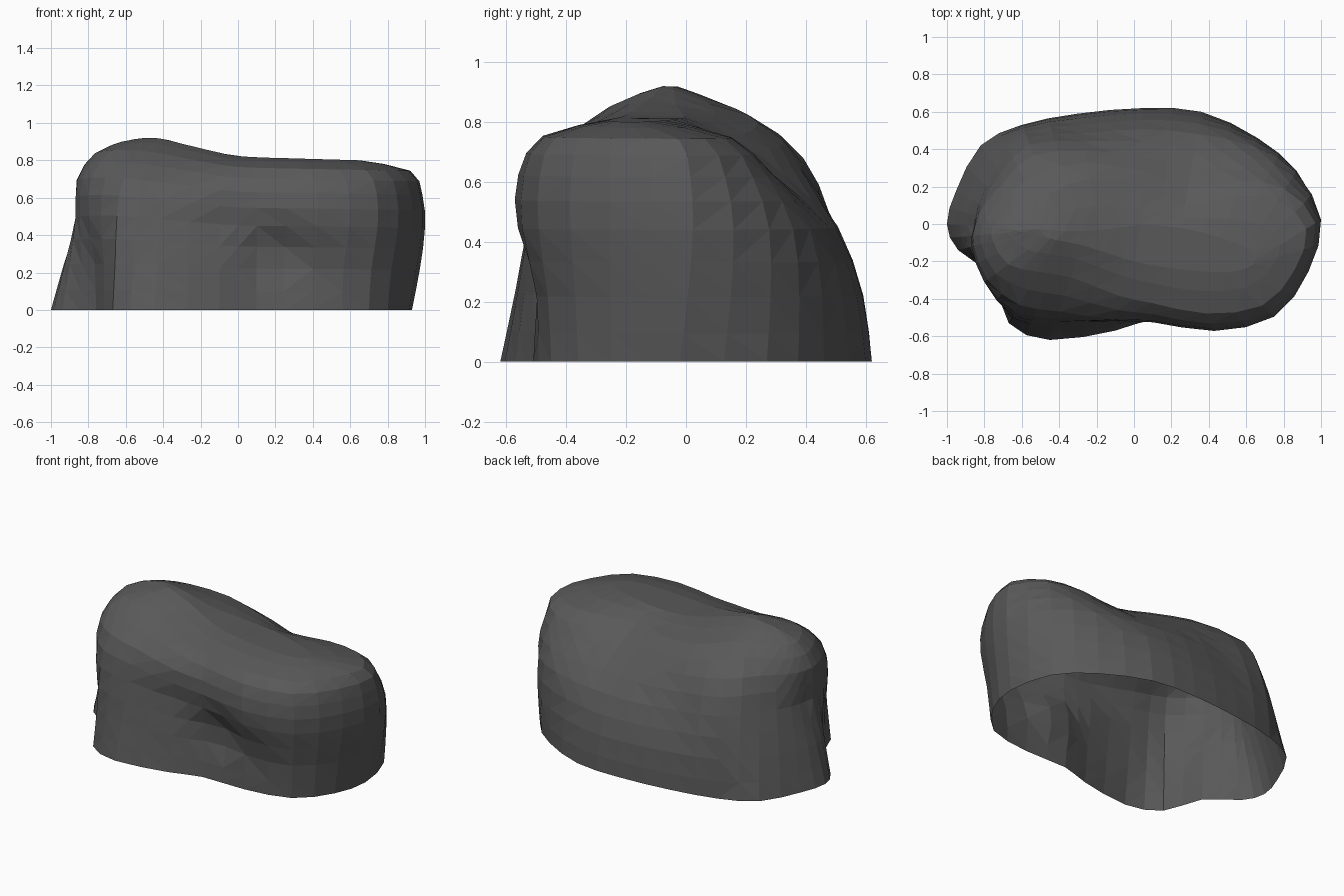
import bpy, bmesh, math
from mathutils import Vector

if "Cube" in bpy.data.objects:
    bpy.data.objects.remove(bpy.data.objects["Cube"])

# Ground outline, counter-clockwise from the right end
BASE = [(.93, -.02), (.86, .27), (.66, .46), (.36, .6), (.05, .62), (-.3, .59), (-.6, .53),
        (-.82, .42), (-.95, .18), (-1, 0), (-.94, -.14), (-.76, -.28), (-.67, -.53),
        (-.45, -.62), (-.1, -.57), (.1, -.51), (.4, -.51), (.7, -.45), (.87, -.25)]
# Ridge heights along x
RIDGE = [(-.62, .90), (-.5, .92), (-.4, .915), (-.3, .89), (-.2, .86), (0, .82), (.3, .81), (.65, .80)]
# Wall profiles: outline station -> inward lean at each level (0 = base, 1 = ridge)
LEVELS = [0, .27, .55, .77, .93, 1]
LEAN = [(0, (0, -.15, -.25, -.2, .03, 1)), (1, (0, -.03, -.02, .12, .36, 1)),
        (3, (0, .05, .19, .5, .8, 1)), (5, (0, .04, .17, .32, .56, 1)),
        (6, (0, .03, .12, .28, .64, 1)), (7, (0, .12, .28, .42, .7, 1)),
        (9, (0, .18, .38, .39, .64, 1)), (10, (0, .11, .2, .23, .52, 1)),
        (11, (0, -.02, -.14, -.08, .3, 1)), (12, (0, .05, .09, .22, .62, 1)),
        (13, (0, .1, .19, .3, .66, 1)), (16, (0, 0, -.22, -.19, .12, 1)),
        (17, (0, -.06, -.22, -.2, .07, 1)), (19, (0, -.15, -.25, -.2, .03, 1))]


def ramp(keys, x):
    if x <= keys[0][0]:
        return keys[0][1]
    for (a, u), (b, v) in zip(keys, keys[1:]):
        if x <= b:
            return u + (v - u) * (x - a) / (b - a)
    return keys[-1][1]


def refine(pts, closed):
    """Insert a smooth midpoint between neighbouring points."""
    n, out = len(pts), []
    get = (lambda i: pts[i % n]) if closed else (lambda i: pts[max(0, min(n - 1, i))])
    for i in range(n if closed else n - 1):
        out += [get(i), (get(i) + get(i + 1)) * .5625 - (get(i - 1) + get(i + 2)) * .0625]
    return out if closed else out + [pts[-1]]


def column(i):
    x, y = BASE[i]
    rx = x * (.62 if x < 0 else .7)
    spread = ramp([(-.3, .05), (.1, .2)], rx)
    ridge = Vector((rx, -.11 - .12 * rx + spread * y, 0))
    top = ramp(RIDGE, rx)
    pts = []
    for k, level in enumerate(LEVELS):
        f = ramp([(s, lean[k]) for s, lean in LEAN], i)
        p = Vector((x, y, 0)).lerp(ridge, f)
        p.z = level * top
        pts.append(p)
    return refine(pts, False)


# Rings of the boulder wall
columns = [column(i) for i in range(len(BASE))]
rings = [refine(list(r), True) for r in zip(*columns)]

# Hollows in the front face
for ring in rings:
    for p in ring:
        if p.y < -.25:
            for cx, cz, depth in ((-.1, .45, .04), (.23, .32, .06)):
                p.y += depth * math.exp(-((p.x - cx) / .17) ** 2 - ((p.z - cz) / .14) ** 2)

# Skin the rings and close the crown; the underside stays open
bm = bmesh.new()
vr = [[bm.verts.new(p) for p in ring] for ring in rings]
n = len(vr[0])
for a, b in zip(vr, vr[1:]):
    for i in range(n):
        j = (i + 1) % n
        bm.faces.new((a[i], a[j], b[j], b[i]))
bm.faces.new(vr[-1])
bmesh.ops.triangulate(bm, faces=bm.faces[:])
bmesh.ops.recalc_face_normals(bm, faces=bm.faces[:])
mesh = bpy.data.meshes.new("boulder")
bm.to_mesh(mesh)
bm.free()
boulder = bpy.data.objects.new("boulder", mesh)
bpy.context.collection.objects.link(boulder)

# Dark stone
stone = bpy.data.materials.new("dark_stone")
stone.diffuse_color = (.1, .1, .1, 1)
stone.use_nodes = True
stone.node_tree.nodes["Principled BSDF"].inputs["Base Color"].default_value = stone.diffuse_color
mesh.materials.append(stone)
